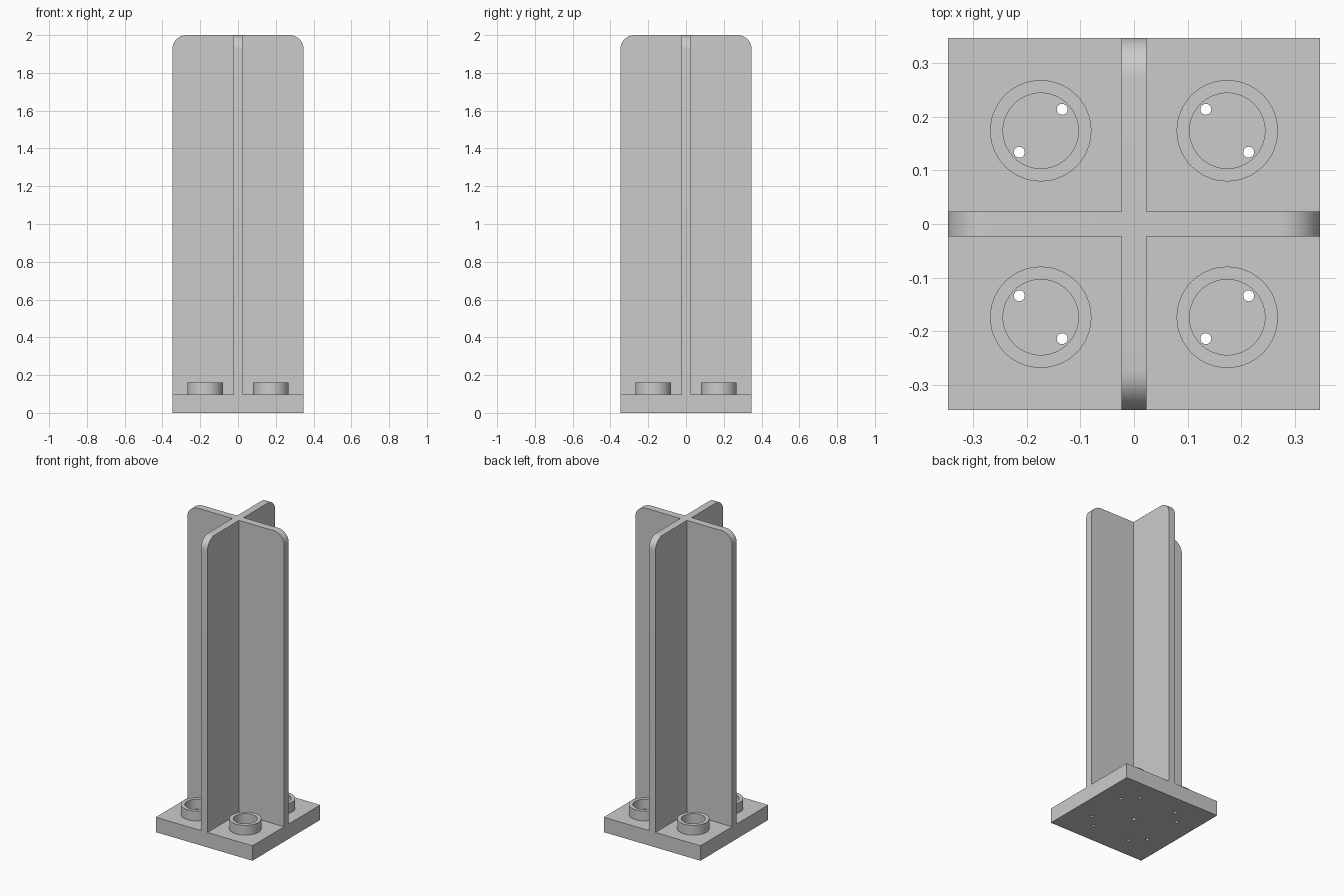
import bpy
import bmesh
from math import cos, sin, pi, radians

cube = bpy.data.objects.get("Cube")
if cube:
    bpy.data.objects.remove(cube, do_unlink=True)

HALF = 0.3475        # half width of the base and fins
BASE_TOP = 0.097
FIN = 0.0237         # half thickness of a fin
ROUND = 0.075        # fin corner radius
BOSS = 0.174         # boss centre offset
HOLE = 0.04          # screw hole offset from boss centre

grey = bpy.data.materials.new("light_grey")
grey.use_nodes = True
colour = (0.6, 0.6, 0.6, 1)
grey.diffuse_color = colour
grey.node_tree.nodes["Principled BSDF"].inputs["Base Color"].default_value = colour


def extrude(name, outline, low, high, bore=None):
    """Solid made from an outline in x, y, extruded along z."""
    bm = bmesh.new()
    face = bm.faces.new([bm.verts.new((x, y, low)) for x, y in outline])
    new = bmesh.ops.extrude_face_region(bm, geom=[face])["geom"]
    for v in new:
        if isinstance(v, bmesh.types.BMVert):
            v.co.z = high
    bmesh.ops.recalc_face_normals(bm, faces=bm.faces)
    mesh = bpy.data.meshes.new(name)
    bm.to_mesh(mesh)
    bm.free()
    mesh.materials.append(grey)
    obj = bpy.data.objects.new(name, mesh)
    bpy.context.collection.objects.link(obj)
    return obj


def circle(x, y, r, n):
    return [(x + r * cos(2 * pi * i / n), y + r * sin(2 * pi * i / n)) for i in range(n)]


def combine(target, tool, operation):
    """Boolean the tool into the target, then remove the tool."""
    bpy.context.view_layer.objects.active = target
    mod = target.modifiers.new("combine", "BOOLEAN")
    mod.operation, mod.solver, mod.object = operation, "EXACT", tool
    bpy.ops.object.modifier_apply(modifier=mod.name)
    bpy.data.objects.remove(tool, do_unlink=True)


def smooth(obj):
    bpy.ops.object.select_all(action="DESELECT")
    obj.select_set(True)
    bpy.context.view_layer.objects.active = obj
    bpy.ops.object.shade_smooth_by_angle(angle=radians(30))


# Square base with paired screw holes and a blind centre hole
base = extrude("base_plate", [(-HALF, -HALF), (HALF, -HALF), (HALF, HALF), (-HALF, HALF)], 0, BASE_TOP)
corners = [(sx, sy) for sx in (-1, 1) for sy in (-1, 1)]
spots = [(sx * (BOSS + s * HOLE), sy * (BOSS - s * HOLE)) for sx, sy in corners for s in (-1, 1)]
for x, y in spots:
    combine(base, extrude("drill", circle(x, y, 0.0102, 24), -0.1, 0.3), "DIFFERENCE")
combine(base, extrude("drill", circle(0, 0, 0.0125, 24), -0.1, 0.08), "DIFFERENCE")
smooth(base)

# Raised ring around each pair of holes
for sx, sy in corners:
    x, y = sx * BOSS, sy * BOSS
    name = ("back" if sy > 0 else "front") + ("_left" if sx > 0 else "_right") + "_ring"
    ring = extrude(name, circle(x, y, 0.0945, 64), BASE_TOP, 0.161)
    combine(ring, extrude("bore", circle(x, y, 0.0703, 64), 0, 0.3), "DIFFERENCE")
    smooth(ring)

# Cross-shaped column: two upright fins with rounded top corners
arc = [(HALF - ROUND + ROUND * cos(a), 2 - ROUND + ROUND * sin(a))
       for a in (pi / 2 * i / 12 for i in range(13))]
profile = [(HALF, BASE_TOP)] + arc + [(-x, z) for x, z in reversed(arc)] + [(-HALF, BASE_TOP)]
fins = []
for name, turn in (("cross_column", 0), ("side_fin", pi / 2)):
    fin = extrude(name, profile, -FIN, FIN)
    fin.rotation_euler = (pi / 2, 0, turn)
    fins.append(fin)
bpy.context.view_layer.update()
combine(fins[0], fins[1], "UNION")
smooth(fins[0])
